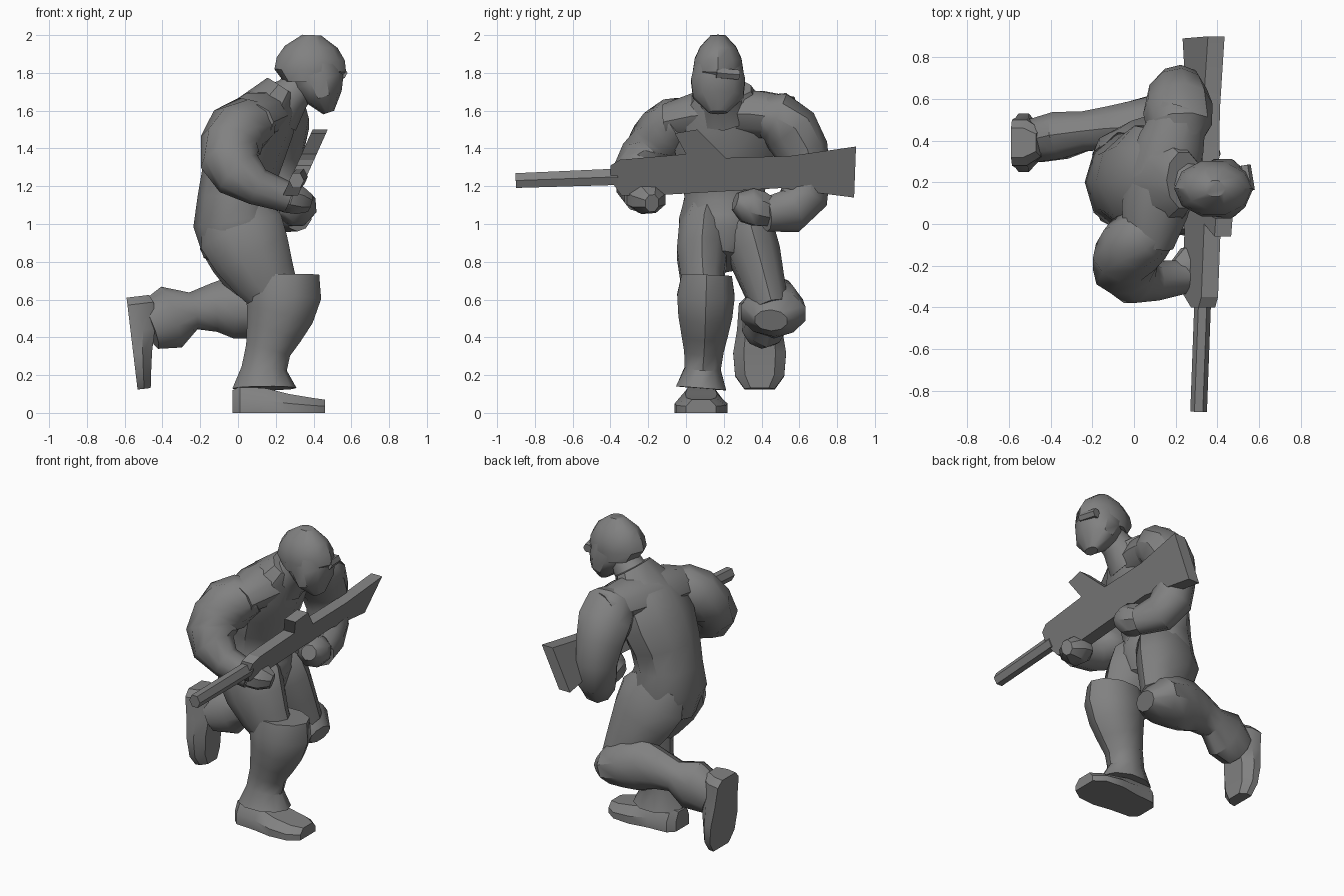
import bpy
import bmesh
import math
from mathutils import Vector

AXIS_X = Vector((1, 0, 0))
AXIS_Y = Vector((0, 1, 0))
AXIS_Z = Vector((0, 0, 1))

default_cube = bpy.data.objects.get("Cube")
if default_cube:
    bpy.data.objects.remove(default_cube, do_unlink=True)

# One shared colour
grey = bpy.data.materials.new("matte grey")
grey.use_nodes = True
shade = (.22, .22, .22, 1)
grey.diffuse_color = shade
grey.node_tree.nodes["Principled BSDF"].inputs["Base Color"].default_value = shade


def finish(name, bm, angle):
    """Turn a bmesh into a named, shaded object."""
    bmesh.ops.recalc_face_normals(bm, faces=bm.faces)
    mesh = bpy.data.meshes.new(name)
    bm.to_mesh(mesh)
    bm.free()
    mesh.materials.append(grey)
    obj = bpy.data.objects.new(name, mesh)
    bpy.context.collection.objects.link(obj)
    bpy.ops.object.select_all(action="DESELECT")
    obj.select_set(True)
    bpy.context.view_layer.objects.active = obj
    bpy.ops.object.shade_smooth_by_angle(angle=math.radians(angle))


def bridge(bm, loops):
    """Join neighbouring vertex loops with quads and cap both ends."""
    for low, high in zip(loops, loops[1:]):
        for i in range(len(low)):
            bm.faces.new((low[i - 1], low[i], high[i], high[i - 1]))
    bm.faces.new(loops[0])
    bm.faces.new(loops[-1])


def curve_point(controls, t):
    """Point on the Bezier curve with the given control points."""
    points = [Vector(control) for control in controls]
    while len(points) > 1:
        points = [a.lerp(b, t) for a, b in zip(points, points[1:])]
    return points[0]


def limb(name, controls, widths, depths=None, side=AXIS_Y, sides=10, angle=38):
    """Loft evenly spaced ellipses along a Bezier path; widths lie along side."""
    bm = bmesh.new()
    loops = []
    last = len(widths) - 1
    for i, (width, depth) in enumerate(zip(widths, depths or widths)):
        centre = curve_point(controls, i / last)
        before = curve_point(controls, max(i - 1, 0) / last)
        after = curve_point(controls, min(i + 1, last) / last)
        tangent = (after - before).normalized()
        across = (side - tangent * side.dot(tangent)).normalized()
        outward = tangent.cross(across)
        loop = []
        for k in range(sides):
            turn = math.tau * (k + .5) / sides
            offset = across * width * math.cos(turn) + outward * depth * math.sin(turn)
            loop.append(bm.verts.new(centre + offset))
        loops.append(loop)
    bridge(bm, loops)
    finish(name, bm, angle)


def boot(name, heel, forward, up):
    """Flat-soled boot; each station is a distance, half width and height."""
    stations = ((0, .07, .12), (.04, .11, .14), (.18, .12, .13),
                (.3, .14, .1), (.42, .13, .08), (.49, .08, .07))
    outline = ((-1, 0), (1, 0), (1, .5), (.6, 1), (-.6, 1), (-1, .5))
    across = up.cross(forward).normalized()
    normal = forward.cross(across)
    bm = bmesh.new()
    loops = []
    for distance, half, height in stations:
        base = Vector(heel) + forward * distance
        loops.append([bm.verts.new(base + across * u * half + normal * v * height)
                      for u, v in outline])
    bridge(bm, loops)
    finish(name, bm, angle=38)


def leaning_plate(name, profile, half_thickness):
    """Plate cut from a (y, z) side profile, its top leaning towards the front."""
    bm = bmesh.new()
    loops = []
    for offset in (-half_thickness, half_thickness):
        loops.append([bm.verts.new((z * .45 - .24 + offset, y, z)) for y, z in profile])
    bridge(bm, loops)
    finish(name, bm, angle=20)


# Body
limb("torso", [(.08, .2, .8), (-.17, .2, 1.15), (.24, .21, 1.72)],
     widths=(.1, .22, .25, .22, .24, .28, .26, .14),
     depths=(.12, .22, .23, .2, .2, .2, .18, .1))
limb("shoulders", [(.07, -.1, 1.54), (.12, .22, 1.62), (.23, .55, 1.56)],
     widths=(.1, .13, .13, .13, .12), depths=(.12, .16, .17, .16, .12), side=AXIS_Z)
limb("neck", [(.2, .2, 1.6), (.38, .17, 1.78)], widths=(.15, .1, .09))

# Head
limb("face_mask", [(.48, .17, 1.59), (.4, .17, 1.84)],
     widths=(.05, .14, .15, .13), depths=(.03, .1, .14, .15))
limb("helmet", [(.38, .17, 1.75), (.39, .17, 2)],
     widths=(.14, .14, .13, .1, .04), depths=(.14, .19, .18, .14, .05))
limb("eyepiece", [(.55, .16, 1.8), (.53, .28, 1.79)],
     widths=(.03, .03), side=AXIS_Z, sides=6)

# Right arm reaching to the fore grip
limb("right_arm",
     [(.15, 0, 1.55), (-.07, -.08, 1.54), (-.2, -.35, 1.25), (.27, -.25, 1.14)],
     widths=(.1, .15, .16, .15, .14, .13, .1, .08),
     depths=(.1, .15, .17, .16, .16, .14, .1, .08))
limb("right_hand", [(.2, -.23, 1.16), (.38, -.18, 1.11)],
     widths=(.06, .11, .1, .04), depths=(.06, .09, .08, .05), sides=8)

# Left arm folded around the stock
limb("left_arm",
     [(.22, .38, 1.58), (.22, .6, 1.65), (.15, .82, 1), (.32, .42, 1.05)],
     widths=(.1, .16, .17, .15, .13, .13, .11, .08),
     depths=(.1, .14, .15, .14, .12, .13, .12, .09), side=Vector((.85, .5, 0)))
limb("left_hand", [(.29, .45, 1.06), (.34, .26, 1.12)],
     widths=(.08, .1, .1, .05), side=AXIS_Z, sides=8)

# Thighs
thigh_paths = {
    "right_thigh": [(-.03, .12, 1.08), (.05, .06, .85), (.22, .1, .58)],
    "left_thigh": [(-.03, .3, 1.06), (.05, .36, .85), (.18, .45, .55)],
}
for thigh_name, thigh_path in thigh_paths.items():
    limb(thigh_name, thigh_path, widths=(.12, .14, .14, .12, .1),
         depths=(.17, .23, .21, .17, .12))

# Right lower leg standing, with boot cuff and knee pad
limb("right_shin",
     [(.14, .08, .13), (.11, .1, .35), (.27, .1, .5), (.24, .11, .73)],
     widths=(.14, .1, .11, .13, .15, .16, .14),
     depths=(.17, .12, .12, .15, .18, .2, .19))
boot("right_boot", (-.03, .08, 0), forward=AXIS_X, up=AXIS_Z)

# Left lower leg kicked back, from knee pad to boot cuff
limb("left_shin", [(.29, .45, .49), (-.05, .5, .65), (-.47, .4, .46)],
     widths=(.09, .18, .16, .13, .11, .1, .12, .11),
     depths=(.06, .13, .16, .17, .13, .1, .17, .13))
boot("left_boot", (-.59, .39, .61), forward=Vector((.12, 0, -1)).normalized(), up=AXIS_X)

# Rifle
leaning_plate("rifle_body", [
    (-.4, 1.23), (-.4, 1.31), (-.35, 1.34), (0, 1.37), (-.06, 1.48), (.06, 1.5),
    (.21, 1.35), (.55, 1.36), (.9, 1.41), (.89, 1.14), (.5, 1.19), (-.2, 1.15),
    (-.34, 1.15)], half_thickness=.04)
limb("rifle_barrel", [(.31, -.9, 1.23), (.33, -.36, 1.25)],
     widths=(.045, .05), depths=(.04, .04), side=AXIS_Z, sides=6, angle=20)
